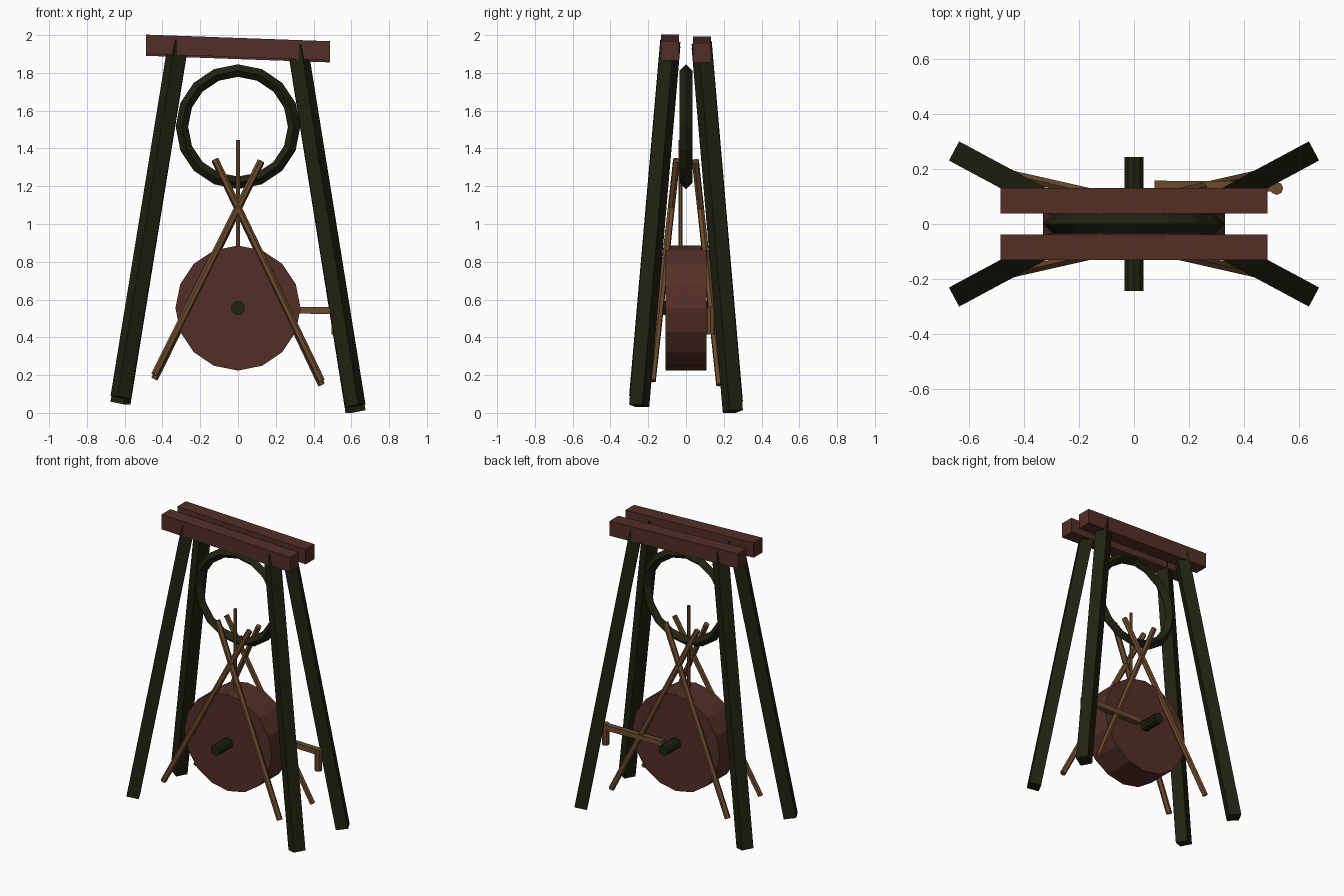
import bpy, bmesh, math
from mathutils import Vector, Matrix

if "Cube" in bpy.data.objects:
    bpy.data.objects.remove(bpy.data.objects["Cube"])


def material(name, rgb):
    m = bpy.data.materials.new(name)
    m.diffuse_color = (*rgb, 1)
    m.use_nodes = True
    m.node_tree.nodes["Principled BSDF"].inputs["Base Color"].default_value = m.diffuse_color
    return m


RED = material("red_brown_wood", (0.088, 0.028, 0.020))
DARK = material("dark_green_wood", (0.015, 0.016, 0.0055))
TAN = material("tan_wood", (0.150, 0.070, 0.026))


def finish(name, bm, mat):
    bmesh.ops.recalc_face_normals(bm, faces=bm.faces)
    me = bpy.data.meshes.new(name)
    bm.to_mesh(me)
    bm.free()
    me.materials.append(mat)
    ob = bpy.data.objects.new(name, me)
    bpy.context.collection.objects.link(ob)
    return ob


def prism(name, p, q, radius, sides, mat, phase=0.0):
    """Prism with a regular cross-section running from p to q."""
    p, q = Vector(p), Vector(q)
    d = (q - p).normalized()
    side = Vector((0, 0, 1)).cross(d).normalized() if abs(d.z) < 0.999 else Vector((1, 0, 0))
    up = d.cross(side)
    bm = bmesh.new()
    rings = []
    for c in (p, q):
        rings.append([bm.verts.new(c + radius * (math.cos(a) * up + math.sin(a) * side))
                      for a in (phase + 2 * math.pi * i / sides for i in range(sides))])
    for i in range(sides):
        j = (i + 1) % sides
        bm.faces.new((rings[0][i], rings[0][j], rings[1][j], rings[1][i]))
    bm.faces.new(rings[0])
    bm.faces.new(rings[1])
    return finish(name, bm, mat)


def lean(x, y):
    """Slight slope of the whole frame: left and front sit higher."""
    return -0.036 * x - 0.06 * y


def leaned(x, y, z):
    return (x, y, z + lean(x, y))


SQ = math.pi / 4
for sy, fb in ((-1, "front"), (1, "back")):
    # top beam
    bm = bmesh.new()
    bmesh.ops.create_cube(bm, size=1, matrix=Matrix.Translation((0, sy * 0.085, 1.929))
                          @ Matrix.Diagonal((0.975, 0.094, 0.102, 1)))
    for v in bm.verts:
        v.co.z += lean(v.co.x, sy * 0.085)
    finish(fb + "_top_beam", bm, RED)
    for sx, lr in ((-1, "left"), (1, "right")):
        # splayed leg
        prism(f"{fb}_{lr}_leg", leaned(sx * 0.622, sy * 0.248, 0.045),
              leaned(sx * 0.315, sy * 0.083, 1.953), 0.079 / math.sqrt(2), 4, DARK, SQ)
        # crossed stick
        prism(f"{fb}_{lr}_cross_stick", leaned(sx * 0.442, sy * 0.178, 0.175),
              leaned(-sx * 0.122, sy * 0.05, 1.335), 0.019, 6, TAN)

# hanging ring with diamond section
bm = bmesh.new()
N = 16
loops = []
for i in range(N):
    a = 2 * math.pi * i / N
    loops.append([bm.verts.new((r * math.cos(a), y, 1.515 + r * math.sin(a)))
                  for r, y in ((0.33, 0), (0.297, 0.034), (0.264, 0), (0.297, -0.034))])
for i in range(N):
    A, B = loops[i], loops[(i + 1) % N]
    for k in range(4):
        m = (k + 1) % 4
        bm.faces.new((A[k], A[m], B[m], B[k]))
finish("hanging_ring", bm, DARK)

# drum disc and its axle
prism("disc", (0, -0.108, 0.555), (0, 0.108, 0.555), 0.331, 16, RED)
prism("axle", (0, -0.245, 0.555), (0, 0.245, 0.555), 0.037, 10, DARK)

# thin hanging rod
prism("hanging_rod", (0, -0.03, 0.6), (0, -0.03, 1.445), 0.011, 6, TAN)

# crank arm and handle
prism("crank_arm", (0.075, 0.14, 0.547), (0.52, 0.137, 0.541), 0.036 / math.sqrt(2), 4, TAN, SQ)
prism("crank_handle", (0.52, 0.13, 0.415), (0.52, 0.13, 0.56), 0.024, 8, TAN)
